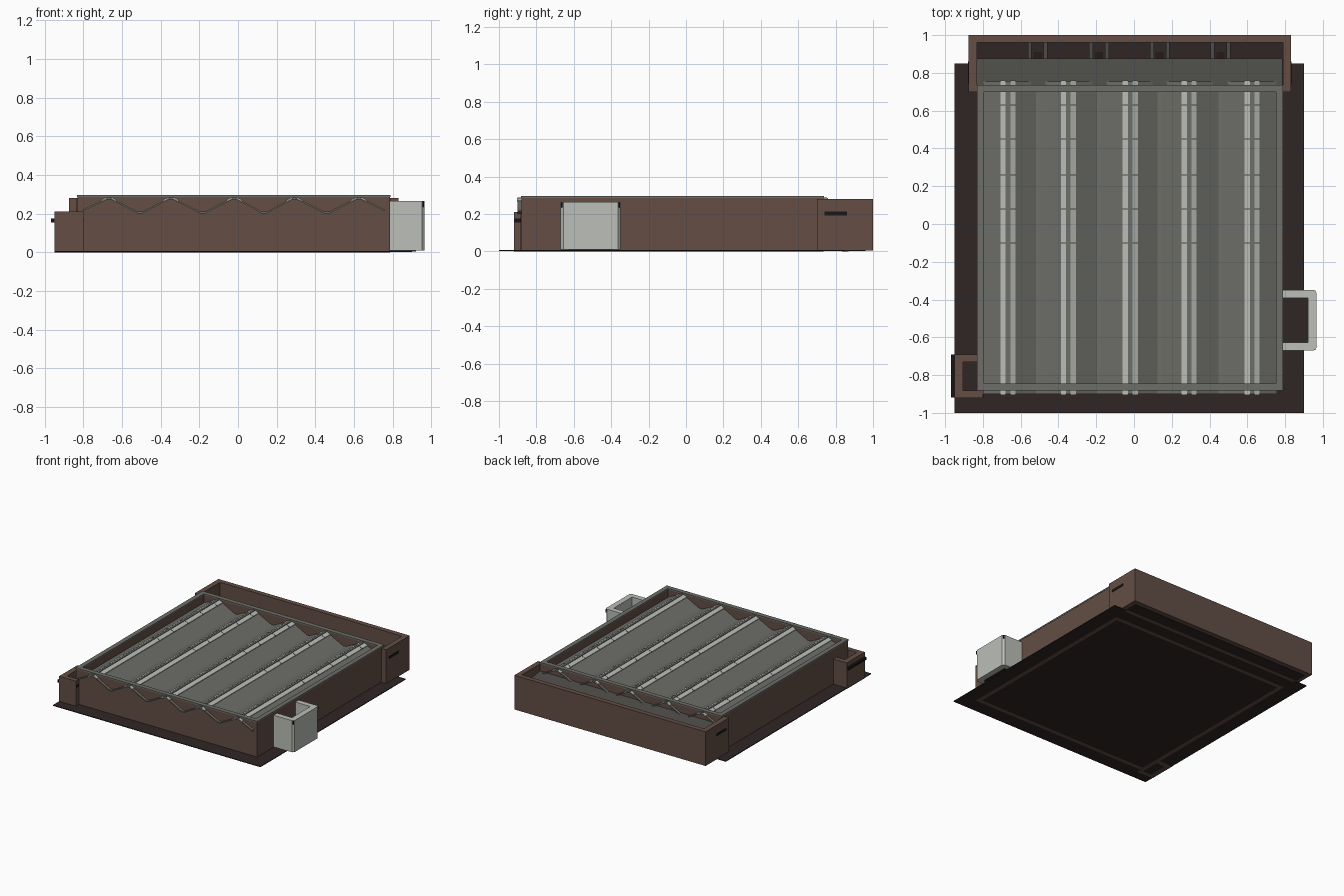
import bpy, bmesh

if "Cube" in bpy.data.objects:
    bpy.data.objects.remove(bpy.data.objects["Cube"])

def mat(name, r, g, b):
    m = bpy.data.materials.new(name)
    m.diffuse_color = (r, g, b, 1)
    m.use_nodes = True
    m.node_tree.nodes["Principled BSDF"].inputs["Base Color"].default_value = m.diffuse_color
    return m

BROWN = mat("brown wall", 0.125, 0.076, 0.059)
DARK = mat("dark base", 0.029, 0.019, 0.018)
GREY = mat("roof grey", 0.155, 0.157, 0.140)
SLATE = mat("slate grey", 0.075, 0.073, 0.066)
LIGHT = mat("pale grey", 0.50, 0.52, 0.48)
BLACK = mat("black slot", 0.010, 0.008, 0.008)

def finish(name, bm, m):
    bmesh.ops.recalc_face_normals(bm, faces=bm.faces)
    me = bpy.data.meshes.new(name)
    bm.to_mesh(me)
    bm.free()
    me.materials.append(m)
    ob = bpy.data.objects.new(name, me)
    bpy.context.collection.objects.link(ob)
    return ob

def boxes(name, m, *spans):
    """Each span is x0, x1, y0, y1, z0, z1."""
    bm = bmesh.new()
    for x0, x1, y0, y1, z0, z1 in spans:
        vs = bmesh.ops.create_cube(bm, size=1)["verts"]
        for v in vs:
            v.co = (x1 if v.co.x > 0 else x0, y1 if v.co.y > 0 else y0, z1 if v.co.z > 0 else z0)
    return finish(name, bm, m)

def prism(name, m, pts, a, b, axis="y"):
    """Extrude a closed outline: (x,z) along y, (y,z) along x or (x,y) along z."""
    place = {"y": lambda p, t: (p[0], t, p[1]),
             "x": lambda p, t: (t, p[0], p[1]),
             "z": lambda p, t: (p[0], p[1], t)}[axis]
    bm = bmesh.new()
    f = bm.faces.new([bm.verts.new(place(p, a)) for p in pts])
    new = bmesh.ops.extrude_face_region(bm, geom=[f])["geom"]
    for v in new:
        if isinstance(v, bmesh.types.BMVert):
            i = "xyz".index(axis)
            v.co[i] = b
    return finish(name, bm, m)

def ring(x0, x1, y0, y1, z0, z1, t):
    return [(x0, x1, y0, y0 + t, z0, z1), (x0, x1, y1 - t, y1, z0, z1),
            (x0, x0 + t, y0 + t, y1 - t, z0, z1), (x1 - t, x1, y0 + t, y1 - t, z0, z1)]

# Ground plates
boxes("base_plate", DARK, (-0.95, 0.90, -1, 0.85, 0.002, 0.008))
boxes("rear_floor", DARK, (-0.84, 0.79, 0.85, 0.96, 0.002, 0.008))

# Main hall walls and top frame
boxes("hall_walls", BROWN, *ring(-0.83, 0.787, -0.88, 0.735, 0, 0.287, 0.035))
boxes("top_frame", GREY, *ring(-0.832, 0.789, -0.882, 0.737, 0.285, 0.296, 0.037))

# Folded roof sheet
ridges = [-0.667, -0.347, -0.02, 0.292, 0.625]
TOP, LOW, T = 0.281, 0.21, 0.009
line = [(-0.80, 0.222)]
for i, r in enumerate(ridges):
    line += [(r - 0.012, TOP), (r + 0.012, TOP)]
    if i < 4:
        mid = (r + ridges[i + 1]) / 2
        line += [(mid - 0.012, LOW), (mid + 0.012, LOW)]
line.append((0.757, 0.222))
prism("folded_roof", GREY, line + [(x, z - T) for x, z in reversed(line)], -0.90, 0.755)

# Pale skylight strips both sides of each ridge, with ridge caps and glazing bars
for r in ridges:
    for s in (-1, 1):
        p = [(r + s * 0.012, TOP + 0.004), (r + s * 0.040, TOP - 0.009),
             (r + s * 0.040, TOP - 0.015), (r + s * 0.012, TOP - 0.002)]
        prism("skylight_strip", LIGHT, p, -0.904, 0.76)
    boxes("ridge_cap", GREY, (r - 0.008, r + 0.008, -0.90, 0.755, TOP - 0.004, TOP + 0.006))
    for y in (0.63, 0.45, 0.26, 0.08, -0.10):
        for s in (-1, 1):
            p = [(r + s * 0.012, TOP + 0.005), (r + s * 0.041, TOP - 0.008),
                 (r + s * 0.041, TOP - 0.013), (r + s * 0.012, TOP)]
            prism("glazing_bar", SLATE, p, y - 0.003, y + 0.003)

# Rear lean-to roof and its wall
prism("lean_to_roof", SLATE, [(0.735, 0.225), (0.875, 0.205), (0.875, 0.193), (0.735, 0.213)],
      -0.83, 0.787, "x")
boxes("lean_to_wall", BROWN, (-0.83, 0.787, 0.835, 0.868, 0, 0.197))

# Rear yard enclosure
boxes("rear_enclosure", BROWN, (-0.875, 0.83, 0.96, 1.0, 0.005, 0.28),
      (-0.875, -0.832, 0.70, 0.96, 0.005, 0.28), (0.789, 0.83, 0.70, 0.96, 0.005, 0.28))
boxes("enclosure_slots", BLACK, (0.829, 0.833, 0.74, 0.86, 0.193, 0.212),
      (-0.878, -0.874, 0.74, 0.86, 0.193, 0.212))

# Loading bays: paired posts with steps between
for x in (-0.51, -0.185, 0.137, 0.458):
    boxes("bay_posts", SLATE, *[(x + s * 0.042 - 0.01, x + s * 0.042 + 0.01, 0.868, 0.96, 0.008, 0.17)
                                for s in (-1, 1)])
    boxes("bay_steps", BROWN, *[(x - 0.022, x + 0.022, 0.872 + i * 0.01, 0.878 + i * 0.01,
                                 0.008, 0.06 - i * 0.012) for i in range(4)])

# Pale side annexe with bevelled outer corners, open on top
xo, c = 0.965, 0.014
prism("side_annexe", LIGHT, [(0.785, -0.67), (xo - c, -0.67), (xo, -0.67 + c), (xo, -0.35 - c),
      (xo - c, -0.35), (0.785, -0.35), (0.785, -0.393), (0.92, -0.393), (0.92, -0.627),
      (0.785, -0.627)], 0.01, 0.265, "z")
boxes("annexe_floor", DARK, (0.785, 0.92, -0.627, -0.393, 0.004, 0.012))
boxes("annexe_corner_marks", BLACK, (0.947, 0.962, -0.668, -0.655, 0.235, 0.262),
      (0.947, 0.962, -0.365, -0.352, 0.235, 0.262))

# Low brown corner annexe, open on top, with dark ledge
boxes("corner_annexe", BROWN, (-0.95, -0.80, -0.92, -0.882, 0, 0.21),
      (-0.95, -0.905, -0.882, -0.73, 0, 0.21), (-0.95, -0.83, -0.73, -0.69, 0, 0.21))
boxes("corner_annexe_ledge", BLACK, (-0.968, -0.948, -0.918, -0.69, 0.155, 0.175),
      (-0.801, -0.797, -0.918, -0.883, 0.155, 0.175))
